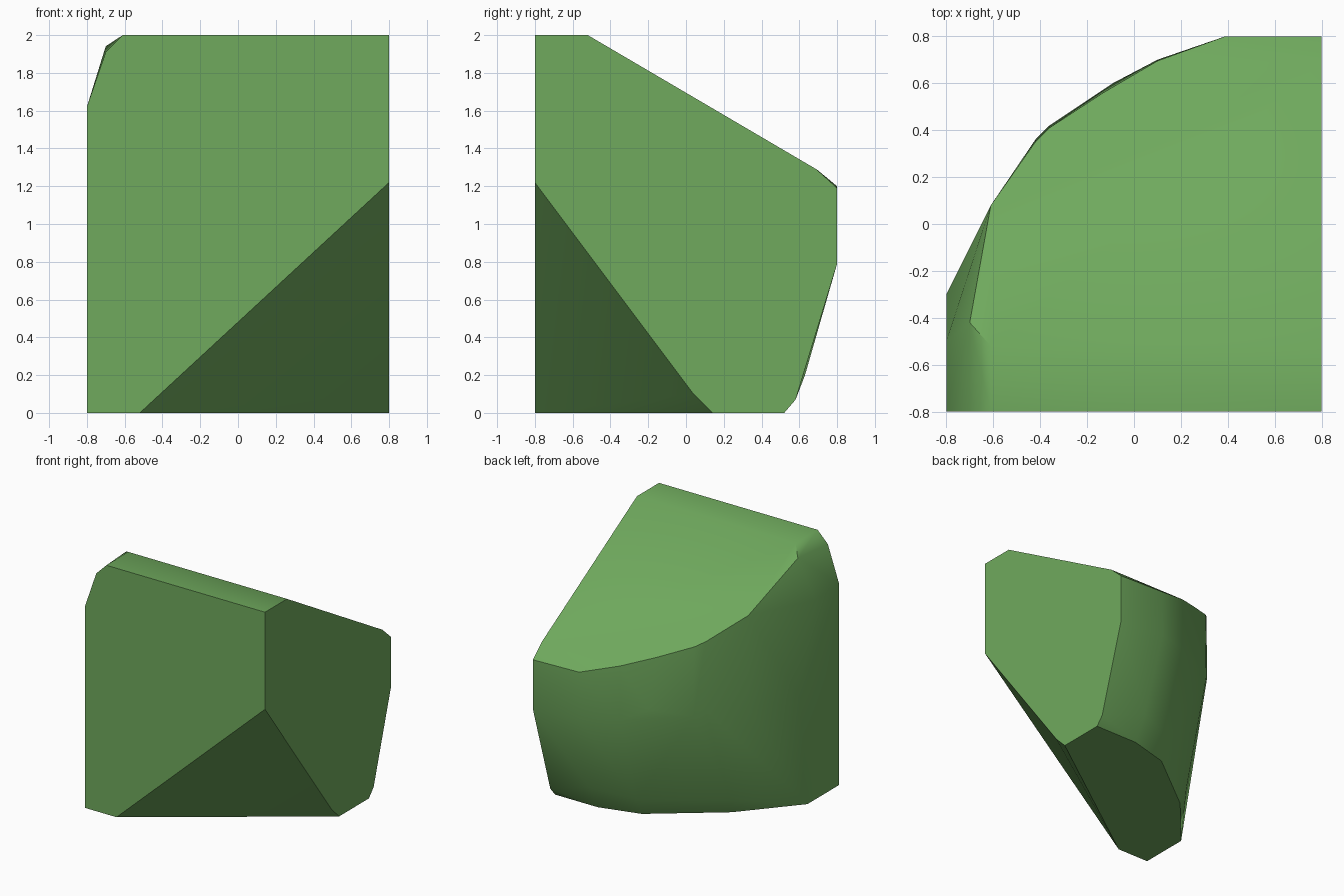
import bpy, bmesh, math

cube = bpy.data.objects.get("Cube")
if cube:
    bpy.data.objects.remove(cube, do_unlink=True)

# Material
green = bpy.data.materials.new("moss_green")
green.use_nodes = True
colour = (0.16, 0.40, 0.11, 1)
green.diffuse_color = colour
bsdf = next(n for n in green.node_tree.nodes if n.type == 'BSDF_PRINCIPLED')
bsdf.inputs["Base Color"].default_value = colour
bsdf.inputs["Roughness"].default_value = 0.8


def top_z(y):
    """Height of the flat crown that slopes down towards the back."""
    return min(2.0, 2.0 - 0.587 * (y + 0.52))


# Flat front face with the lower left corner cut away
front = [(-0.8, 0), (-0.52, 0), (0.8, 1.22), (0.8, 2), (-0.61, 2), (-0.7, 1.91), (-0.8, 1.62)]
points = [(x, -0.8, z) for x, z in front]

# Flat side face
side = [(0.14, 0), (0.04, 0.1), (0.52, 0), (0.58, 0.07), (0.8, 0.79), (0.8, 1.19), (0.69, 1.29), (-0.52, 2)]
points += [(0.8, y, z) for y, z in side]

# Rim of the sloping crown
rim = [(0.1, 0.695), (-0.13, 0.56), (-0.36, 0.41), (-0.42, 0.35), (-0.61, 0.08),
       (-0.61, -0.04), (-0.7, -0.42), (-0.61, -0.52)]
points += [(x, y, top_z(y)) for x, y in rim]

# Rounded back wall at its widest, then near the ground, then the base outline
points += [(0.39, 0.8, 1.2), (0.39, 0.8, 0.82), (0.1, 0.7, 0.85), (-0.09, 0.6, 0.95),
           (-0.36, 0.42, 0.9), (-0.42, 0.36, 0.95), (-0.61, 0.08, 0.9),
           (-0.8, -0.3, 0.9), (-0.8, -0.5, 1.6)]
points += [(0.42, 0.63, 0.2), (0.08, 0.51, 0.15), (-0.45, 0.08, 0.12)]
points += [(x, y, 0) for x, y in [(0.42, 0.52), (0.09, 0.43), (-0.43, 0.03), (-0.8, -0.4)]]

# Wrap the points into one faceted boulder
bm = bmesh.new()
for p in points:
    bm.verts.new(p)
res = bmesh.ops.convex_hull(bm, input=bm.verts[:])
loose = [v for v in bm.verts if not v.link_faces]
bmesh.ops.delete(bm, geom=loose, context='VERTS')
bmesh.ops.dissolve_limit(bm, angle_limit=math.radians(1.5), verts=bm.verts[:], edges=bm.edges[:])
bmesh.ops.recalc_face_normals(bm, faces=bm.faces[:])
mesh = bpy.data.meshes.new("boulder")
bm.to_mesh(mesh)
bm.free()

boulder = bpy.data.objects.new("boulder", mesh)
bpy.context.collection.objects.link(boulder)
mesh.materials.append(green)

# Soft shading over the worn back, crisp edges at the cut faces
bpy.ops.object.select_all(action='DESELECT')
boulder.select_set(True)
bpy.context.view_layer.objects.active = boulder
bpy.ops.object.shade_smooth_by_angle(angle=math.radians(35))
